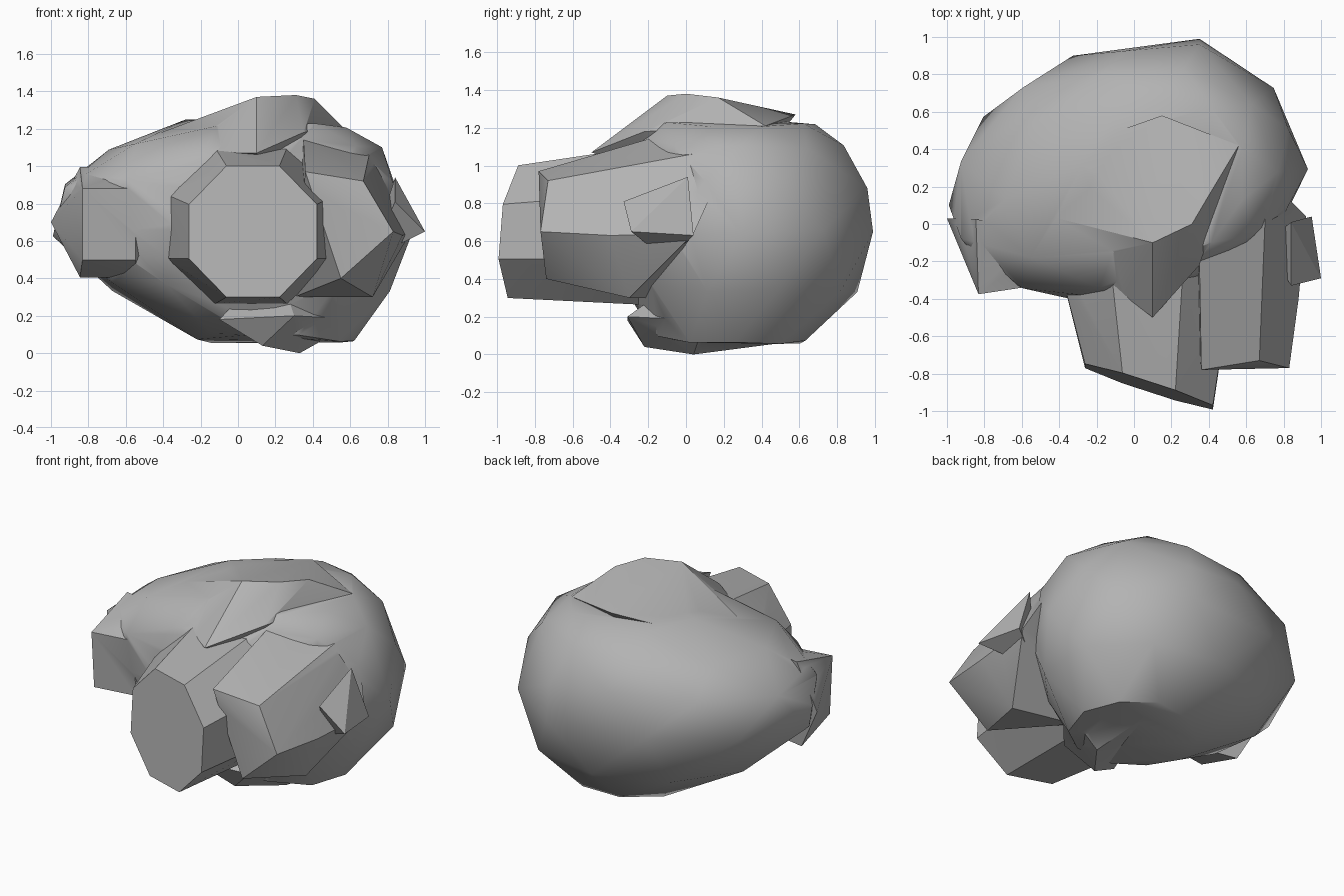
import bpy, bmesh, math, random
from mathutils import Vector

cube = bpy.data.objects.get("Cube")
if cube:
    bpy.data.objects.remove(cube, do_unlink=True)

# Plain grey stone
stone = bpy.data.materials.new("grey stone")
stone.use_nodes = True
GREY = (0.45, 0.45, 0.45, 1)
stone.diffuse_color = GREY
bsdf = next(n for n in stone.node_tree.nodes if n.type == 'BSDF_PRINCIPLED')
bsdf.inputs["Base Color"].default_value = GREY


def ring(centre, u, v, sides, turn=0.5):
    """Corners of a polygon spanned by two half-axes."""
    angles = [math.tau * (i + turn) / sides for i in range(sides)]
    return [Vector(centre) + Vector(u) * math.cos(a) + Vector(v) * math.sin(a)
            for a in angles]


def chunk(name, points):
    """A convex faceted lump of stone around its corner points."""
    bm = bmesh.new()
    for p in points:
        bm.verts.new(p)
    bmesh.ops.convex_hull(bm, input=bm.verts)
    inner = [v for v in bm.verts if not v.link_faces]
    bmesh.ops.delete(bm, geom=inner, context='VERTS')
    bmesh.ops.recalc_face_normals(bm, faces=bm.faces)
    me = bpy.data.meshes.new(name)
    bm.to_mesh(me)
    bm.free()
    me.materials.append(stone)
    ob = bpy.data.objects.new(name, me)
    bpy.context.collection.objects.link(ob)
    return ob


# Main mass: staggered level sections, fuller at the back than the front
random.seed(4)
SKEW = 0.1
corners = [Vector((0.35, 0.99, 0.65)), Vector((0.35, 0.96, 0.88))]
sections = [  # height, centre x, half width, reach back, reach front
    (0.08, 0.20, 0.42, 0.42, 0.40),
    (0.35, 0.07, 0.78, 0.70, 0.54),
    (0.65, -0.03, 0.96, 0.77, 0.60),
    (0.90, -0.05, 0.92, 0.73, 0.60),
    (1.10, 0.04, 0.73, 0.64, 0.55),
    (1.22, 0.15, 0.45, 0.47, 0.42)]
for level, (z, cx, half, back, front) in enumerate(sections):
    for p in ring((0, 0, z), (1, 0, 0), (0, 1, 0), 10, level % 2 / 2):
        x = cx + half * p.x
        y = 0.2 + SKEW * x + p.y * (back if p.y > 0 else front)
        corners.append(Vector((x, y, z + random.uniform(-0.03, 0.03))))
rock = chunk("rock", corners)

# Lumps that break out of the main mass
parts = [
    chunk("left_lobe",
          ring((-0.69, -0.34, 0.69), (0.2, 0.03, 0), (0, -0.02, 0.27), 4)
          + ring((-0.69, -0.03, 0.7), (0.31, -0.06, 0), (0, 0.03, 0.34), 6, 0)),
    chunk("front_lobe",
          ring((0.08, -0.87, 0.65), (0.37, -0.12, 0), (0, 0.03, 0.38), 8)
          + ring((0.07, -0.25, 0.68), (0.5, 0, 0), (0, 0, 0.45), 8)),
    chunk("right_shoulder", [
        (.36, -.78, .97), (.67, -.73, .92), (.83, -.77, .65), (.55, -.74, .4),
        (.72, -.3, .3), (.88, -.4, .63), (.71, .25, 1.1), (.92, .04, .64),
        (.3, -.2, .3), (.35, -.2, 1.14)]),
    chunk("side_spur", [
        (1, -.29, .65), (.84, -.33, .81), (.84, .01, .94), (.95, .04, .63),
        (.7, -.1, .5)]),
    chunk("top_ridge", [
        (.31, 0, 1.38), (.1, -.1, 1.37), (.41, .17, 1.36), (.15, .58, 1.27),
        (.56, .42, 1.21), (.35, -.22, 1.18), (-.36, .4, 1.19), (.1, -.5, 1.07),
        (-.68, .1, 1.08), (.2, .2, .8)]),
    chunk("underside_foot", [
        (.33, .04, 0), (.13, -.22, .04), (-.1, -.31, .18), (.3, -.31, .2),
        (.3, .5, .06), (.65, .1, .18), (.2, .1, .5)]),
]

# Fuse all lumps into one solid
bpy.context.view_layer.objects.active = rock
rock.select_set(True)
for p in parts:
    mod = rock.modifiers.new("fuse", 'BOOLEAN')
    mod.operation = 'UNION'
    mod.solver = 'EXACT'
    mod.object = p
    bpy.ops.object.modifier_apply(modifier=mod.name)
    bpy.data.objects.remove(p, do_unlink=True)

# Smooth the gentle facets and keep the sharp breaks
bpy.ops.object.shade_smooth_by_angle(angle=math.radians(32))
